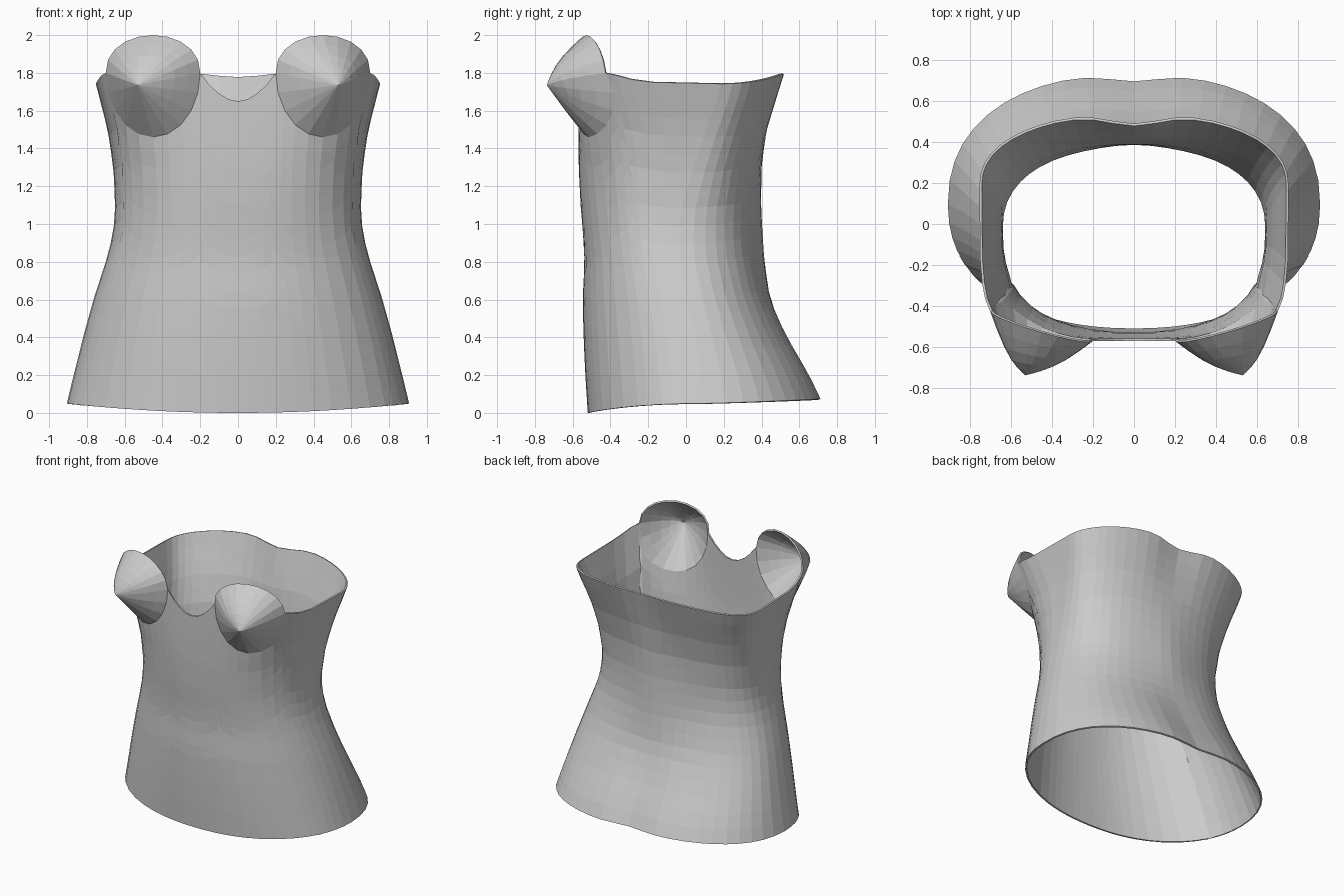
import bpy, bmesh
from math import sin, cos, pi, exp

if "Cube" in bpy.data.objects:
    bpy.data.objects.remove(bpy.data.objects["Cube"])

# Body profile: z, half width, front y, back y, widest y, front squareness, spine offset
PROFILE = [
    (0.00, .918, -.520, .765, .10, 2.2, -.035),
    (0.20, .870, -.533, .670, .08, 2.2, -.035),
    (0.40, .820, -.542, .550, .05, 2.2, -.025),
    (0.60, .765, -.547, .450, .01, 2.2, -.005),
    (0.80, .700, -.537, .400, -.03, 2.3, .015),
    (0.95, .660, -.545, .385, -.04, 2.4, .020),
    (1.10, .650, -.558, .382, -.02, 2.5, .015),
    (1.30, .660, -.568, .395, .04, 2.8, .005),
    (1.50, .690, -.570, .440, .11, 3.4, -.015),
    (1.70, .742, -.570, .505, .18, 4.4, -.035),
    (1.82, .772, -.570, .545, .20, 5.0, -.045),
]
ROWS, CUP_STEPS, APEX = 18, 10, (.53, -.737, 1.735)


def profile(z):
    z = min(max(z, 0), 1.82)
    for a, b in zip(PROFILE, PROFILE[1:]):
        if z <= b[0]:
            f = (z - a[0]) / (b[0] - a[0])
            return [p + (q - p) * f for p, q in zip(a, b)][1:]


def body_point(s, back, z):
    """Point on the body; s is the fraction of the half width."""
    w, front, rear, mid, n, spine = profile(z)
    x = s * w
    if back:
        y = mid + (rear - mid) * (1 - s ** 2.3) ** (1 / 2.3)
        y += spine * exp(-(x / .17) ** 2)
    else:
        y = mid + (front - mid) * max(1 - s ** n, 0) ** (1 / n)
    return (x, y, z)


# Columns of the right half, front centre to back centre: (s, is back, bottom z, rim z)
columns = []
for x, z in ((0, 1.65), (.05, 1.66), (.1, 1.69), (.15, 1.735)):
    columns.append((x / profile(z)[0], False, z))
for k in range(CUP_STEPS + 1):
    t = pi * k / CUP_STEPS
    x, z = .45 - .25 * cos(t), 1.8 - .34 * sin(t)
    columns.append((x / profile(z)[0], False, z))
for s, z in ((.95, 1.785), (.975, 1.765), (.993, 1.75)):
    columns.append((s, False, z))
for k in range(13):
    p = pi / 2 * k / 12
    s = max(cos(p), 0)
    columns.append((s, True, 1.742 + .065 * sin(p) ** 2 - .032 * exp(-(s / .25) ** 2)))

bm = bmesh.new()

# Body skin
grid = []
for s, back, top in columns:
    low = .05 + .025 * (1 - s * s) ** .5 if back else .05 * s * s
    grid.append([bm.verts.new(body_point(s, back, low + (top - low) * r / ROWS))
                 for r in range(ROWS + 1)])
for a, b in zip(grid, grid[1:]):
    for r in range(ROWS):
        bm.faces.new((a[r], b[r], b[r + 1], a[r + 1]))

# Bust cup: shares the scooped rim below, free arched edge above
ring = [grid[4 + k][ROWS] for k in range(CUP_STEPS + 1)]
inner, outer = ring[0].co.copy(), ring[-1].co.copy()
for k in range(1, CUP_STEPS):
    t = pi * k / CUP_STEPS
    f = (1 + cos(t)) / 2
    ring.append(bm.verts.new((.45 + .25 * cos(t),
                              inner.y + (outer.y - inner.y) * f - .03 * sin(t),
                              1.8 + .2 * sin(t) ** .9)))
base = [v.co.copy() for v in ring]
count = len(ring)
for t in (.2, .4, .6, .78, .91):
    new = []
    for p in base:
        bulge = .16 * sin(pi * t) * min(max((p.z - 1.45) / .3, 0), 1)
        ty = min(t + bulge, 1)
        new.append(bm.verts.new((p.x + (APEX[0] - p.x) * t,
                                 p.y + (APEX[1] - p.y) * ty,
                                 p.z + (APEX[2] - p.z) * t)))
    for k in range(count):
        j = (k + 1) % count
        bm.faces.new((ring[k], ring[j], new[j], new[k]))
    ring = new
tip = bm.verts.new(APEX)
for k in range(count):
    bm.faces.new((ring[k], ring[(k + 1) % count], tip))

mesh = bpy.data.meshes.new("bustier")
bm.to_mesh(mesh)
bm.free()
bustier = bpy.data.objects.new("bustier", mesh)
bpy.context.collection.objects.link(bustier)

# Left half and cloth thickness
mirror = bustier.modifiers.new("mirror", 'MIRROR')
mirror.use_clip = True
mirror.merge_threshold = .001
cloth = bustier.modifiers.new("cloth", 'SOLIDIFY')
cloth.thickness = .012
cloth.offset = -1
